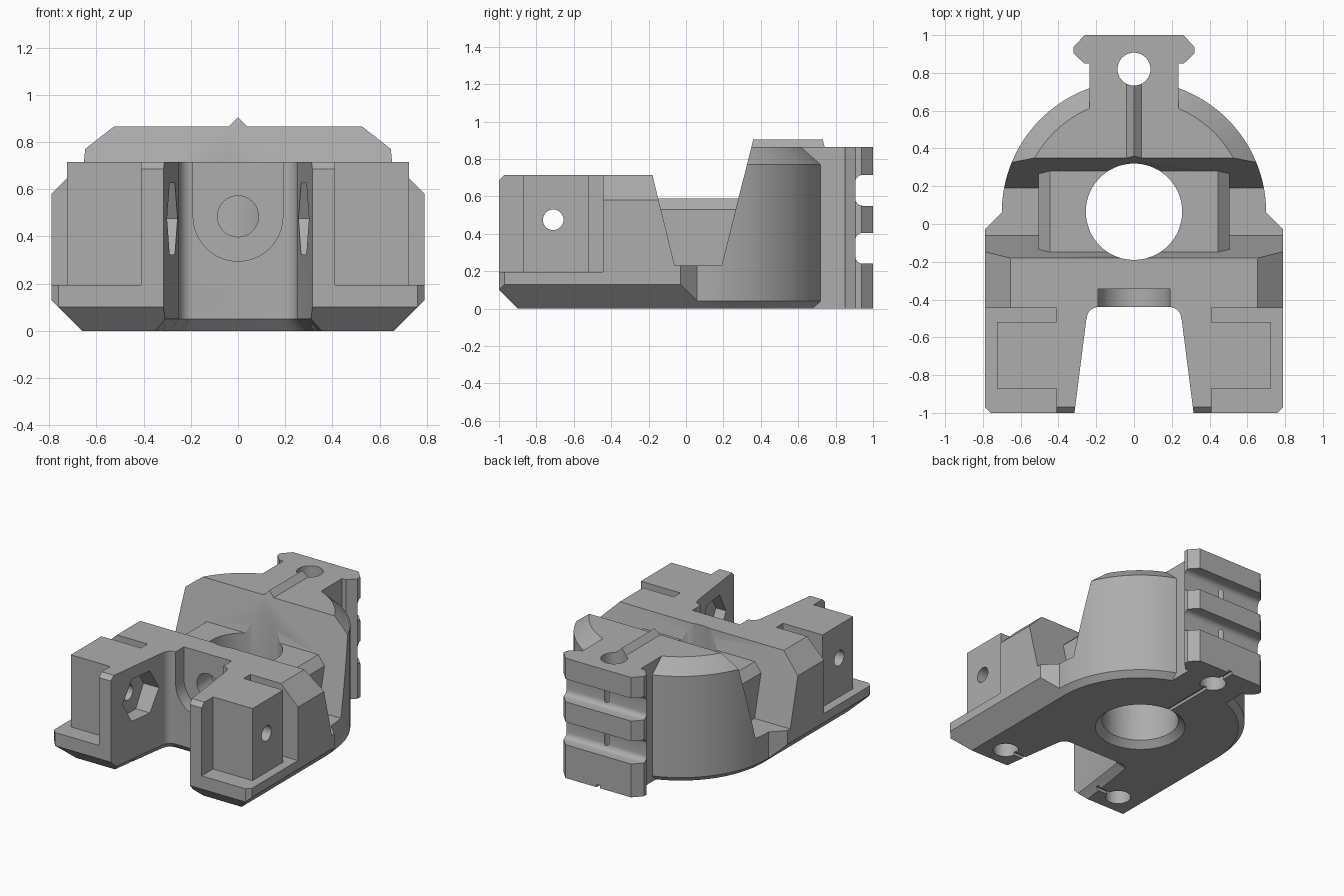
import bpy, bmesh
from math import sin, cos, pi, radians

if "Cube" in bpy.data.objects:
    bpy.data.objects.remove(bpy.data.objects["Cube"], do_unlink=True)

grey = bpy.data.materials.new("plain grey")
grey.use_nodes = True
tone = (0.42, 0.42, 0.42, 1)
grey.diffuse_color = tone
grey.node_tree.nodes["Principled BSDF"].inputs["Base Color"].default_value = tone


def loft(name, axis, rings):
    """Solid through matching 2D rings, each given as (points, level along axis)."""
    place = {"x": lambda p, t: (t, p[0], p[1]),
             "y": lambda p, t: (p[0], t, p[1]),
             "z": lambda p, t: (p[0], p[1], t)}[axis]
    bm = bmesh.new()
    loops = [[bm.verts.new(place(p, t)) for p in pts] for pts, t in rings]
    bm.faces.new(loops[0])
    bm.faces.new(loops[-1])
    n = len(loops[0])
    for a, b in zip(loops, loops[1:]):
        for i in range(n):
            j = (i + 1) % n
            bm.faces.new((a[i], a[j], b[j], b[i]))
    bmesh.ops.recalc_face_normals(bm, faces=bm.faces)
    mesh = bpy.data.meshes.new(name)
    bm.to_mesh(mesh)
    bm.free()
    mesh.materials.append(grey)
    ob = bpy.data.objects.new(name, mesh)
    bpy.context.collection.objects.link(ob)
    return ob


def prism(name, axis, pts, lo, hi):
    return loft(name, axis, [(pts, lo), (pts, hi)])


def box(name, x, y, z):
    return prism(name, "z", [(x[0], y[0]), (x[1], y[0]), (x[1], y[1]), (x[0], y[1])], *z)


def arc(c, r, start, end, n):
    return [(c[0] + r * cos(radians(start + (end - start) * i / n)),
             c[1] + r * sin(radians(start + (end - start) * i / n))) for i in range(n + 1)]


def circle(c, r, n=64):
    return arc(c, r, 0, 360, n)[:-1]


def mirrored(half):
    return half + [(-u, v) for u, v in reversed(half)]


def combine(target, tool, operation):
    mod = target.modifiers.new("combine", "BOOLEAN")
    mod.operation, mod.solver, mod.object = operation, "EXACT", tool
    bpy.context.view_layer.objects.active = target
    bpy.ops.object.modifier_apply(modifier=mod.name)
    bpy.data.objects.remove(tool, do_unlink=True)


# Front body: plan outline trimmed by the chamfered front section
body = prism("clamp_body", "z", mirrored(
    [(0.76, -1), (0.79, -0.97), (0.79, -0.03), (0.70, 0.06)]), 0, 0.9)
combine(body, prism("section", "y", mirrored(
    [(0.66, 0), (0.79, 0.13), (0.79, 0.58), (0.655, 0.715)]), -1.2, 0.5), "INTERSECT")

# Round rear tower with chamfered rims
hub = (0, 0.06)
combine(body, loft("tower", "z", [(circle(hub, r, 128), z) for r, z in
        [(0.66, 0), (0.70, 0.04), (0.70, 0.77), (0.60, 0.865)]]), "UNION")

# Rail on its neck
combine(body, prism("rail", "z", mirrored(
    [(0.235, 0.4), (0.235, 0.85), (0.265, 0.85), (0.32, 0.905), (0.32, 0.937), (0.262, 1)]),
    0, 0.865), "UNION")

# Sighting ridge on top
combine(body, prism("ridge", "y", [(-0.04, 0.8), (0.04, 0.8), (0.04, 0.865), (0, 0.905),
        (-0.04, 0.865)], 0.3, 0.74), "UNION")

# Side silhouette with the slanted saddle
combine(body, prism("silhouette", "x", [
    (-0.9, 0), (-1, 0.1), (-1, 0.685), (-0.97, 0.715), (-0.18, 0.715), (-0.06, 0.23),
    (0.19, 0.23), (0.371, 0.95), (1.1, 0.95), (1.1, 0)], -1, 1), "INTERSECT")

# Raised block in the saddle
combine(body, prism("saddle_block", "y", mirrored(
    [(0.505, 0.15), (0.505, 0.53), (0.445, 0.59)]), -0.2, 0.32), "UNION")

# Shelves and clamp blocks on both legs
for s in (-1, 1):
    def span(a, b):
        return sorted((s * a, s * b))
    combine(body, box("shelf_cut", span(0.41, 0.9), (-1.1, -0.445), (0.195, 1)), "DIFFERENCE")
    combine(body, box("clamp_block", span(0.36, 0.725), (-0.87, -0.52), (0.15, 0.715)), "UNION")

# Front opening, flared at the bottom
opening = mirrored([(0.328, -1.1), (0.253, -0.51)] + arc((0.19, -0.5), 0.06, 0, 90, 8))
flared = [(x * 1.14, y + 0.047) for x, y in opening]
sunk = [(x * 1.17, y + 0.057) for x, y in opening]
combine(body, loft("opening", "z", [(sunk, -0.01), (flared, 0), (opening, 0.05), (opening, 1)]),
        "DIFFERENCE")

# Round-bottomed pocket and its bolt hole
combine(body, prism("pocket", "y", arc((0, 0.485), 0.19, 180, 360, 32)
        + [(0.19, 0.9), (-0.19, 0.9)], -0.6, -0.345), "DIFFERENCE")
combine(body, prism("bolt_hole", "y", circle((0, 0.485), 0.087, 48), -0.5, 0), "DIFFERENCE")

# Central bore, chamfered below
bore = (0, 0.065)
combine(body, loft("bore", "z", [(circle(bore, r, 96), z) for r, z in
        [(0.31, -0.01), (0.255, 0.045), (0.255, 1)]]), "DIFFERENCE")

# Rail hole, rail grooves and the slit underneath
combine(body, prism("rail_hole", "z", circle((0, 0.82), 0.087), -0.1, 1), "DIFFERENCE")
for z in (0.24, 0.55):
    groove = arc((0.945, z + 0.125), 0.04, 90, 180, 6) + arc((0.945, z + 0.04), 0.04, 180, 270, 6)
    combine(body, prism("groove", "x", groove + [(1.1, z), (1.1, z + 0.165)], -0.5, 0.5),
            "DIFFERENCE")
combine(body, box("rear_slit", (-0.015, 0.015), (0.25, 1.1), (-0.1, 0.02)), "DIFFERENCE")

# Cross holes, nut pockets and foot holes in both legs
pin = (-0.71, 0.475)
combine(body, prism("cross_hole", "x", circle(pin, 0.055, 40), -1, 1), "DIFFERENCE")
combine(body, prism("nut_pockets", "x", circle(pin, 0.175, 6), -0.38, 0.38), "DIFFERENCE")
for s in (-1, 1):
    combine(body, prism("foot_hole", "z", circle((s * 0.49, -0.75), 0.085, 48), -0.1, 0.3),
            "DIFFERENCE")
    combine(body, box("foot_slit", sorted((s * 0.25, s * 0.49)), (-0.765, -0.735), (-0.1, 0.02)),
            "DIFFERENCE")

# Smooth curved walls, crisp edges
bpy.ops.object.select_all(action="DESELECT")
body.select_set(True)
bpy.context.view_layer.objects.active = body
bpy.ops.object.shade_smooth_by_angle(angle=radians(25))
